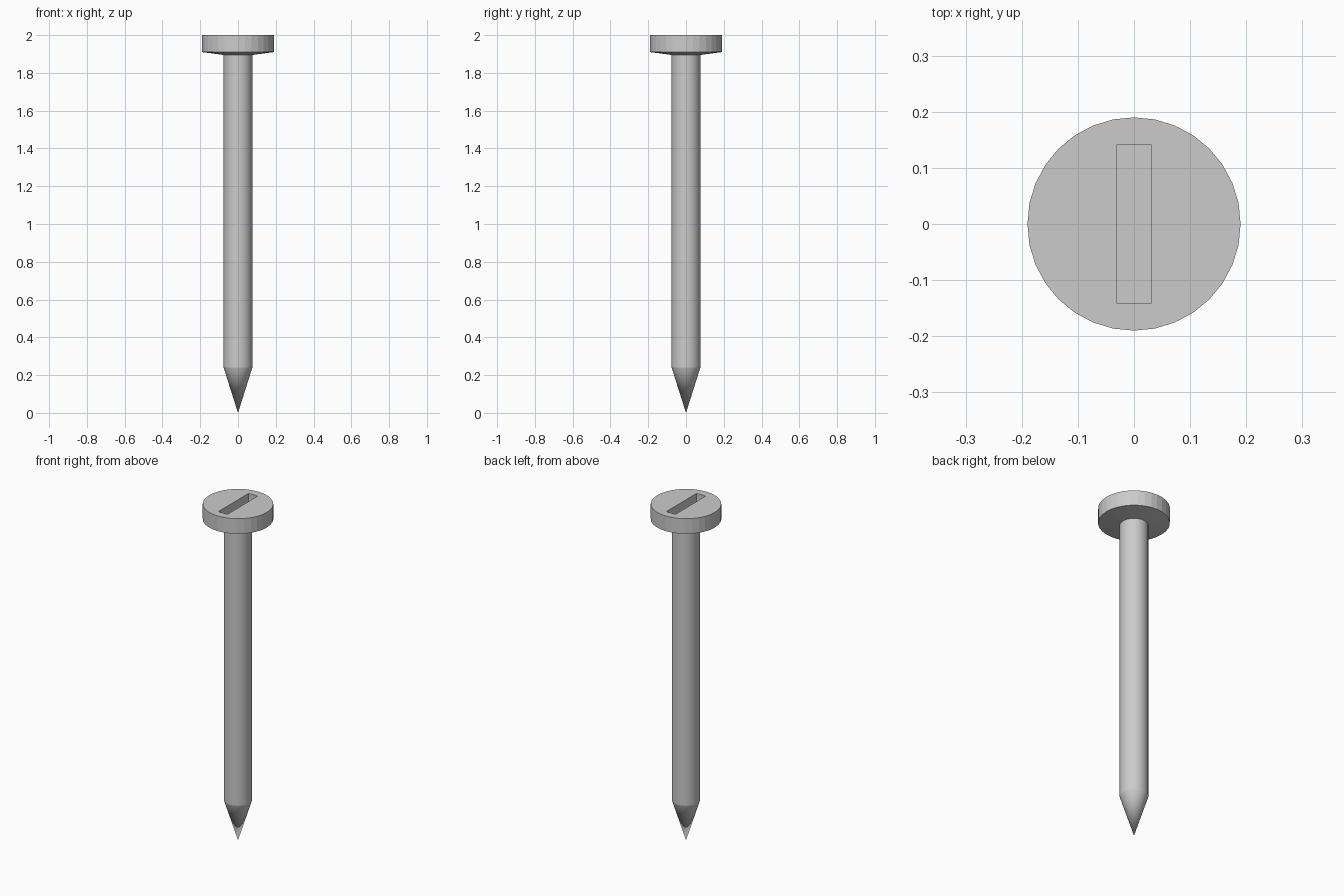
import bpy, bmesh
from math import pi, radians

if "Cube" in bpy.data.objects:
    bpy.data.objects.remove(bpy.data.objects["Cube"])

SIDES = 32
HEAD_Z = 1.895

# Half profile of the screw, from the tip to the centre of the head (radius, z)
PROFILE = [(0, 0), (0.076, 0.24), (0.076, HEAD_Z), (0.19, 1.91), (0.19, 2.0), (0, 2.0)]


def lathe(name, profile):
    bm = bmesh.new()
    verts = [bm.verts.new((r, 0, z)) for r, z in profile]
    edges = [bm.edges.new(pair) for pair in zip(verts, verts[1:])]
    bmesh.ops.spin(bm, geom=verts + edges, axis=(0, 0, 1), cent=(0, 0, 0),
                   angle=2 * pi, steps=SIDES)
    bmesh.ops.remove_doubles(bm, verts=bm.verts, dist=1e-4)
    bmesh.ops.recalc_face_normals(bm, faces=bm.faces)
    mesh = bpy.data.meshes.new(name)
    bm.to_mesh(mesh)
    bm.free()
    obj = bpy.data.objects.new(name, mesh)
    bpy.context.collection.objects.link(obj)
    return obj


# Shank, point and head as one solid
screw = lathe("slotted_screw", PROFILE)

# Driver slot cut into the head
bpy.ops.mesh.primitive_cube_add(size=1, location=(0, 0, 2.0))
cutter = bpy.context.object
cutter.name = "slot_cutter"
cutter.scale = (0.06, 0.284, 0.1)
cutter.hide_render = True

bpy.ops.object.select_all(action='DESELECT')
screw.select_set(True)
bpy.context.view_layer.objects.active = screw
cut = screw.modifiers.new("slot", 'BOOLEAN')
cut.operation = 'DIFFERENCE'
cut.solver = 'EXACT'
cut.object = cutter
bpy.ops.object.modifier_apply(modifier=cut.name)
bpy.data.objects.remove(cutter)

# Smooth shank and point, faceted head
bpy.ops.object.shade_smooth_by_angle(angle=radians(15))
for face in screw.data.polygons:
    if face.center.z > HEAD_Z:
        face.use_smooth = False
